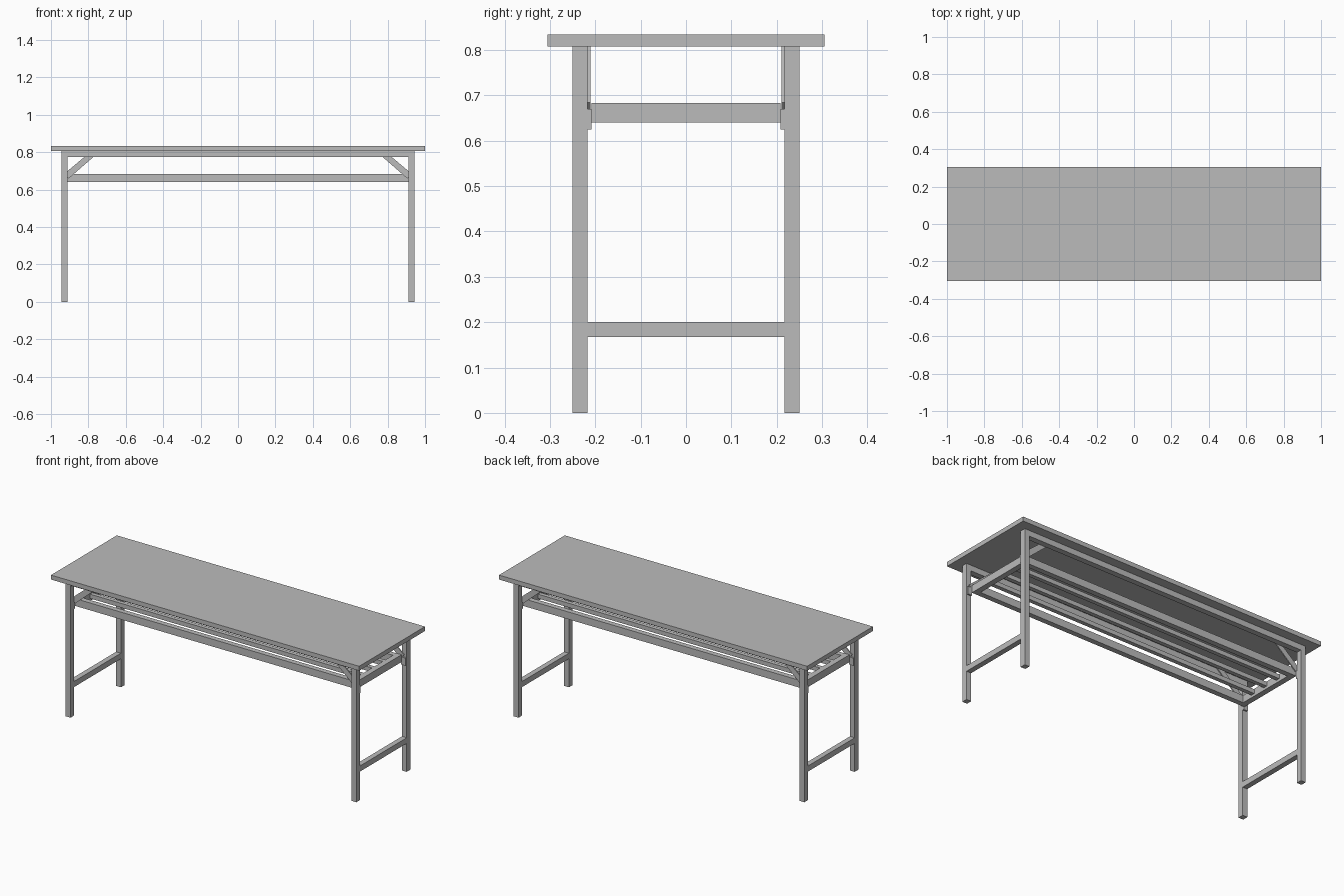
import bpy
import bmesh
from mathutils import Vector

cube = bpy.data.objects.get("Cube")
if cube:
    bpy.data.objects.remove(cube, do_unlink=True)

grey = bpy.data.materials.new("plain grey")
grey.use_nodes = True
colour = (0.5, 0.5, 0.5, 1)
grey.diffuse_color = colour
grey.node_tree.nodes["Principled BSDF"].inputs["Base Color"].default_value = colour


def add_object(name, bm):
    bmesh.ops.recalc_face_normals(bm, faces=bm.faces)
    mesh = bpy.data.meshes.new(name)
    bm.to_mesh(mesh)
    bm.free()
    mesh.materials.append(grey)
    obj = bpy.data.objects.new(name, mesh)
    bpy.context.collection.objects.link(obj)
    return obj


def box(name, x, y, z):
    """Box from (min, max) ranges on each axis."""
    bm = bmesh.new()
    bmesh.ops.create_cube(bm, size=1)
    for v in bm.verts:
        v.co = Vector(r[0] if c < 0 else r[1] for c, r in zip(v.co, (x, y, z)))
    return add_object(name, bm)


def plate(name, outline, y0, y1):
    """Flat outline in x and z, given thickness along y."""
    bm = bmesh.new()
    face = bm.faces.new([bm.verts.new((x, y0, z)) for x, z in outline])
    side = bmesh.ops.extrude_face_region(bm, geom=[face])["geom"]
    verts = [g for g in side if isinstance(g, bmesh.types.BMVert)]
    bmesh.ops.translate(bm, verts=verts, vec=(0, y1 - y0, 0))
    return add_object(name, bm)


def mirror(obj, x=False, y=False):
    mod = obj.modifiers.new("Mirror", 'MIRROR')
    mod.use_axis = (x, y, False)


TOP = 0.808          # underside of the table top
LEG_IN, LEG_OUT = 0.912, 0.943
SIDE_IN, SIDE_OUT = 0.217, 0.25

# Table top
box("table_top", (-1, 1), (-0.305, 0.305), (TOP, 0.834))

# Legs, their low crossbars and the long rails under the top
mirror(box("legs", (LEG_IN, LEG_OUT), (SIDE_IN, SIDE_OUT), (0, TOP)), True, True)
mirror(box("leg_crossbars", (LEG_IN, LEG_OUT), (-SIDE_IN, SIDE_IN), (0.167, 0.2)), True)
mirror(box("top_rails", (-LEG_IN, LEG_IN), (SIDE_IN, SIDE_OUT), (0.775, TOP)), False, True)

# Shelf frame
mirror(box("shelf_side_rails", (-0.915, 0.915), (0.177, 0.208), (0.64, 0.683)), False, True)
mirror(box("shelf_end_rails", (0.882, 0.915), (-0.177, 0.177), (0.64, 0.683)), True)

# Slim shelf bars
for i, y in enumerate((-0.1, 0, 0.1)):
    box(f"shelf_bar_{i + 1}", (-0.882, 0.882), (y - 0.012, y + 0.012), (0.655, 0.68))

# Diagonal braces and the small brackets that hold them to the legs
brace = [(0.93, 0.684), (0.905, 0.66), (0.773, 0.775), (0.735, TOP), (0.782, TOP)]
mirror(plate("diagonal_braces", brace, 0.211, SIDE_IN), True, True)
mirror(box("brace_brackets", (LEG_IN, 0.94), (0.208, SIDE_IN), (0.625, 0.67)), True, True)
